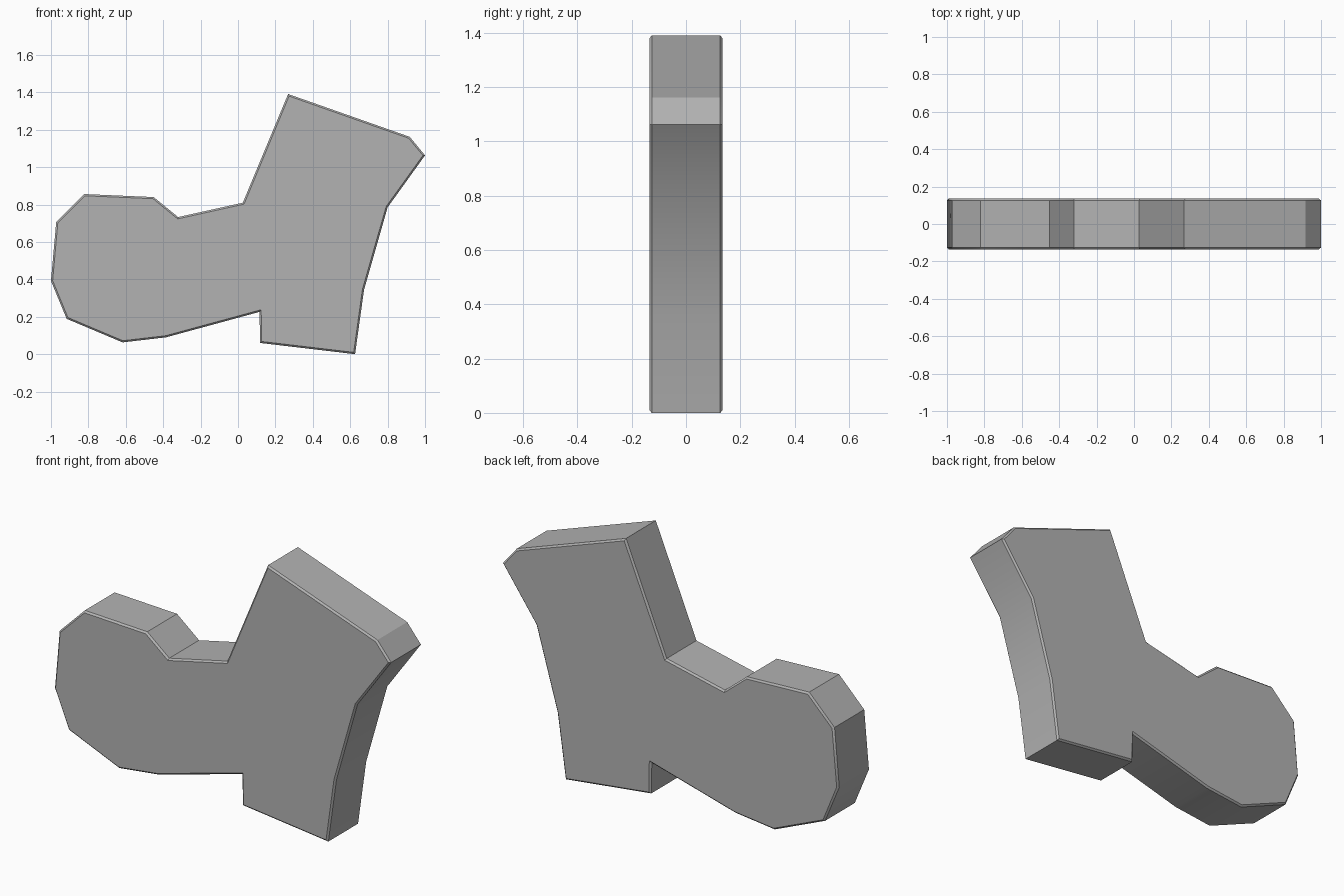
import bpy, bmesh, math

if "Cube" in bpy.data.objects:
    bpy.data.objects.remove(bpy.data.objects["Cube"])

# Side outline (x, z), clockwise from the top corner
OUTLINE = [
    (0.268, 1.391), (0.918, 1.162), (1.0, 1.063), (0.8, 0.785), (0.674, 0.345),
    (0.626, 0.0), (0.118, 0.06), (0.115, 0.226), (-0.385, 0.09), (-0.617, 0.063),
    (-0.916, 0.189), (-1.0, 0.392), (-0.972, 0.706), (-0.822, 0.856),
    (-0.451, 0.84), (-0.32, 0.733), (0.026, 0.81),
]
HALF_DEPTH = 0.135
CHAMFER = 0.009

# Plate: outline extruded along y
bm = bmesh.new()
front = bm.faces.new([bm.verts.new((x, -HALF_DEPTH, z)) for x, z in OUTLINE])
ext = bmesh.ops.extrude_face_region(bm, geom=[front], use_keep_orig=True)
back_verts = [g for g in ext["geom"] if isinstance(g, bmesh.types.BMVert)]
bmesh.ops.translate(bm, verts=back_verts, vec=(0, 2 * HALF_DEPTH, 0))
bmesh.ops.recalc_face_normals(bm, faces=bm.faces)

# Narrow chamfer around the front and back rims
rims = [e for e in bm.edges if abs(e.verts[0].co.y - e.verts[1].co.y) < 1e-4]
bmesh.ops.bevel(bm, geom=rims, offset=CHAMFER, offset_type='OFFSET',
                segments=1, profile=0.5, affect='EDGES')
bmesh.ops.recalc_face_normals(bm, faces=bm.faces)

mesh = bpy.data.meshes.new("angled_plate")
bm.to_mesh(mesh)
bm.free()
plate = bpy.data.objects.new("angled_plate", mesh)
bpy.context.collection.objects.link(plate)

# Dark grey finish
grey = bpy.data.materials.new("dark_grey")
grey.diffuse_color = (0.45, 0.45, 0.45, 1)
grey.use_nodes = True
grey.node_tree.nodes["Principled BSDF"].inputs["Base Color"].default_value = grey.diffuse_color
mesh.materials.append(grey)

# Gentle bends shade smooth, rims and corners stay sharp
bpy.context.view_layer.objects.active = plate
plate.select_set(True)
bpy.ops.object.shade_smooth_by_angle(angle=math.radians(30))
